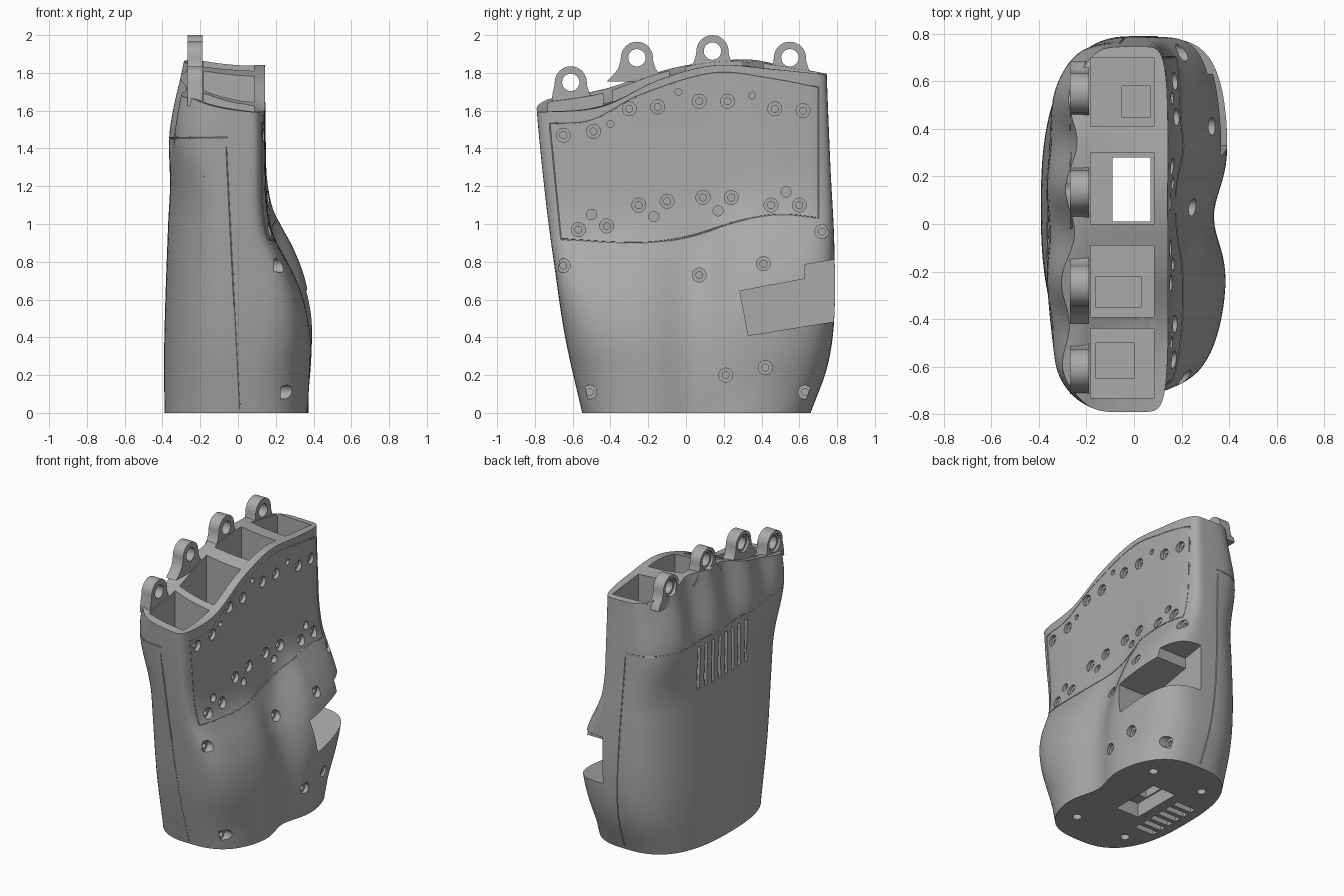
import bpy, bmesh, math
from mathutils import Vector

if "Cube" in bpy.data.objects:
    bpy.data.objects.remove(bpy.data.objects["Cube"])

grey = bpy.data.materials.new("matte_grey")
grey.use_nodes = True
COLOUR = (0.4, 0.4, 0.4, 1)
grey.diffuse_color = COLOUR
grey.node_tree.nodes["Principled BSDF"].inputs["Base Color"].default_value = COLOUR


# ---- helpers ----
def curve(pts, t):
    """Smooth interpolation through (key, value) points."""
    t = max(pts[0][0], min(pts[-1][0], t))
    i = max(k for k in range(len(pts) - 1) if pts[k][0] <= t)
    slope = lambda a, b: (pts[b][1] - pts[a][1]) / (pts[b][0] - pts[a][0])
    tan = lambda k: slope(max(k - 1, 0), min(k + 1, len(pts) - 1))
    w = pts[i + 1][0] - pts[i][0]
    u = (t - pts[i][0]) / w
    return (pts[i][1] * (1 + 2 * u) * (1 - u) ** 2 + pts[i + 1][1] * u * u * (3 - 2 * u)
            + w * u * (1 - u) * (tan(i) * (1 - u) - tan(i + 1) * u))


def ramp(a, b, t):
    u = max(0, min(1, (t - a) / (b - a)))
    return u * u * (3 - 2 * u)


def make(name, bm):
    bmesh.ops.recalc_face_normals(bm, faces=bm.faces)
    me = bpy.data.meshes.new(name)
    bm.to_mesh(me)
    bm.free()
    ob = bpy.data.objects.new(name, me)
    bpy.context.collection.objects.link(ob)
    me.materials.append(grey)
    return ob


def skin(bm, rings):
    vs = [[bm.verts.new(p) for p in r] for r in rings]
    n = len(vs[0])
    for a, b in zip(vs, vs[1:]):
        for i in range(n):
            bm.faces.new((a[i], a[(i + 1) % n], b[(i + 1) % n], b[i]))
    bm.faces.new(vs[0])
    bm.faces.new(vs[-1])


def prism(bm, yz, x0, x1):
    skin(bm, [[(x, y, z) for y, z in yz] for x in (x0, x1)])


def box(bm, x0, x1, y0, y1, z0, z1):
    prism(bm, [(y0, z0), (y1, z0), (y1, z1), (y0, z1)], x0, x1)


def bore(bm, y, z, profile, n=24):
    """Stepped round cutter along x from (x, radius) pairs."""
    ang = [math.tau * i / n for i in range(n)]
    skin(bm, [[(x, y + r * math.cos(a), z + r * math.sin(a)) for a in ang] for x, r in profile])


def combine(body, tool, operation="DIFFERENCE"):
    mod = body.modifiers.new("cut", "BOOLEAN")
    mod.operation, mod.object, mod.solver = operation, tool, "EXACT"
    bpy.context.view_layer.update()
    me = bpy.data.meshes.new_from_object(body.evaluated_get(bpy.context.evaluated_depsgraph_get()))
    body.modifiers.clear()
    body.data = me
    bpy.data.objects.remove(tool)


# ---- shape of the palm: widths by height, rim heights by depth ----
INNER = [(0, .385), (.2, .395), (.4, .39), (.6, .35), (.75, .29), (.85, .235),
         (.95, .185), (1.1, .155), (1.25, .148), (2, .14)]
OUTER = [(0, .39), (.4, .39), (1, .37), (1.2, .36), (1.45, .365), (1.6, .345), (1.8, .3), (2, .26)]
FRONT = [(0, -.55), (.4, -.64), (.8, -.70), (1.1, -.74), (1.6, -.79), (2, -.81)]
BACK = [(0, .66), (.25, .75), (.5, .785), (.9, .785), (1.3, .765), (1.8, .745), (2, .74)]
RIM_IN = [(-.8, 1.59), (-.45, 1.62), (-.15, 1.76), (.15, 1.84), (.45, 1.82), (.75, 1.79)]
RIM_OUT = [(-.8, 1.65), (-.45, 1.71), (-.26, 1.77), (-.05, 1.83), (.14, 1.86),
           (.35, 1.87), (.55, 1.83), (.75, 1.8)]
KNUCKLES = [(-.61, 1.75), (-.26, 1.88), (.14, 1.915), (.55, 1.88)]


def span(z):
    a, b = curve(FRONT, z), curve(BACK, z)
    return (a + b) / 2, (b - a) / 2


def power(z, side):
    return 2.9 + 2.2 * ramp(.1, .8, z) + ramp(.9, 1.4, z) if side > 0 else 2.6 + 1.6 * ramp(1, 1.6, z)


def skin_x(y, z, side):
    mid, half = span(z)
    n = power(z, side)
    k = max(0, 1 - min(1, abs(y - mid) / half) ** n) ** (1 / n)
    if side > 0:
        groove = .06 * math.exp(-((y - .03) / .16) ** 2) * (1 - ramp(.7, 1.05, z))
        return k * (curve(INNER, max(0, z - .13 * ramp(.1, .35, y))) - groove)
    flute = .022 * ramp(1.3, 1.7, z) * (1 - math.cos(math.tau * (y + .62) / .385))
    return -k * (curve(OUTER, z) - flute)


def point(a, z):
    mid, half = span(z)
    y = mid + half * math.sin(a)
    return Vector((skin_x(y, z, math.copysign(1, math.cos(a))), y, z))


def top_z(x, y):
    u = max(0, min(1, (.15 - x) / .38))
    low, high = curve(RIM_IN, y), curve(RIM_OUT, y)
    return low + (high - low) * u ** 2


# ---- palm body: lofted sections closed by a curved top ----
angles = [math.tau * (i + .5) / 136 for i in range(136)]
rings = []
for j in range(49):
    ring = []
    for a in angles:
        z = 1.72
        for _ in range(5):
            p = point(a, z)
            z = top_z(p.x, p.y)
        ring.append(point(a, z * j / 48))
    rings.append(ring)
for s in (.92, .8, .65, .5, .35, .2, .06):
    flat = [(-.06 + (p.x + .06) * s, -.02 + (p.y + .02) * s) for p in rings[48]]
    rings.append([(x, y, top_z(x, y)) for x, y in flat])
bm = bmesh.new()
skin(bm, rings)
palm = make("palm_body", bm)

# ---- knuckle lugs with flared feet kept inside the rim ----
bm = bmesh.new()
FLARE = [(.16, -.125), (.125, -.09), (.1, -.06), (.087, -.02)]
for y, z in KNUCKLES:
    arc = [(y + .085 * math.cos(a), z + .085 * math.sin(a))
           for a in (math.pi * i / 20 for i in range(21))]
    foot = [(min(y + dy, .67 - dz / 9), z + dz) for dy, dz in FLARE]
    heel = [(max(y - dy, -.70 + dz / 9), z + dz) for dy, dz in reversed(FLARE)]
    prism(bm, foot + arc + heel, -.268, -.188)
combine(palm, make("lugs", bm), "UNION")

# ---- finger pockets and thumb notch ----
bm = bmesh.new()
for y0, y1, floor in ((.41, .7, 1.42), (0, .3, 1.45), (-.39, -.09, 1.35), (-.73, -.44, 1.25)):
    box(bm, -.183, .085, y0, y1, floor, 2.2)
prism(bm, [(.285, .645), (.63, .71), (.63, .785), (.95, .84), (.95, .51), (.33, .41)], .1, .6)
combine(palm, make("pockets", bm))

# ---- through shaft and floor steps ----
bm = bmesh.new()
box(bm, -.09, .07, .01, .28, -.2, 1.6)
box(bm, -.05, .07, .45, .58, 1.2, 1.5)
box(bm, -.16, .03, -.35, -.22, 1.15, 1.5)
box(bm, -.16, .0, -.65, -.5, 1.1, 1.4)
combine(palm, make("shafts", bm))

# ---- screw holes, knuckle bores, vents, base slot ----
bm = bmesh.new()
SCREWS = [(-.65, 1.47), (-.49, 1.49), (-.3, 1.61), (-.15, 1.62), (.07, 1.65), (.22, 1.65),
          (.47, 1.61), (.62, 1.6), (-.57, .97), (-.42, .99), (-.25, 1.1), (-.1, 1.12),
          (.09, 1.14), (.24, 1.14), (.45, 1.1), (.6, 1.1), (-.65, .78), (-.51, .11),
          (.07, .73), (.41, .79), (.21, .2), (.42, .24), (.63, .11), (.72, .96)]
for y, z in SCREWS:
    x = skin_x(y, z, 1)
    bore(bm, y, z, [(x + .3, .037), (x - .025, .037), (x - .025, .018), (x - .05, .018)])
for y, z, r in ((-.4, 1.53, .018), (-.04, 1.7, .018), (.35, 1.68, .018), (-.5, 1.05, .027),
                (-.17, 1.04, .027), (.17, 1.07, .027), (.53, 1.17, .027)):
    x = skin_x(y, z, 1)
    bore(bm, y, z, [(x + .3, r), (x - .03, r)])
for y, z in KNUCKLES:
    bore(bm, y, z, [(-.5, .062), (-.25, .062), (-.25, .046), (-.1, .046)])
for i in range(8):
    y = .36 - .073 * i
    box(bm, -.6, -.3, y - .014, y + .014, 1.11, 1.41)
for i in range(6):
    y = -.17 + .075 * i
    box(bm, -.32, -.17, y - .022, y + .022, -.1, .05)
box(bm, -.1, .08, -.08, .29, -.1, .1)
for x in (-.2, .2):
    for y in (-.33, .43):
        skin(bm, [[(x + .03 * math.cos(a), y + .03 * math.sin(a), z)
                   for a in (math.tau * i / 20 for i in range(20))] for z in (-.1, .06)])
combine(palm, make("holes", bm))

# ---- seam grooves: palm plate, knuckle cover, side joints ----
UPPER = [(-.73, 1.53), (-.5, 1.55), (-.25, 1.68), (.15, 1.8), (.45, 1.77), (.71, 1.72)]
LOWER = [(-.67, .92), (-.25, .9), (0, .93), (.3, 1.02), (.5, 1.05), (.71, 1.03)]
edge = []
for line, start, end in ((UPPER, -.72, .7), (LOWER, .7, -.66)):
    ys = [start + (end - start) * i / 48 for i in range(49)]
    edge.append([(y, curve(line, y)) for y in ys])


def joint(a, b):
    return [(a[0] + (b[0] - a[0]) * t, a[1] + (b[1] - a[1]) * t)
            for t in [.03] + [i / 16 for i in range(1, 16)] + [.97]]


loop = edge[0] + joint(edge[0][-1], edge[1][0]) + edge[1] + joint(edge[1][-1], edge[0][0])
paths = [([(skin_x(y, z, 1), y, z) for y, z in loop], True)]
cover = [point(math.radians(91 + 178 * i / 120), 1.44 + .02 * i / 120) for i in range(121)]
paths.append((cover, False))
for side in (-1, 1):
    zs = [1.41 - 1.39 * i / 48 for i in range(49)]
    paths.append(([(.01 - .05 * z, span(z)[0] + side * span(z)[1], z) for z in zs], False))
cu = bpy.data.curves.new("seams", "CURVE")
cu.dimensions, cu.bevel_depth, cu.bevel_resolution, cu.use_fill_caps = "3D", .005, 1, True
for pts, closed in paths:
    sp = cu.splines.new("POLY")
    sp.points.add(len(pts) - 1)
    for v, p in zip(sp.points, pts):
        v.co = (*p, 1)
    sp.use_cyclic_u = closed
wire = bpy.data.objects.new("seam_curve", cu)
bpy.context.collection.objects.link(wire)
bpy.context.view_layer.update()
bm = bmesh.new()
bm.from_mesh(bpy.data.meshes.new_from_object(wire.evaluated_get(bpy.context.evaluated_depsgraph_get())))
bpy.data.objects.remove(wire)
bmesh.ops.remove_doubles(bm, verts=bm.verts, dist=1e-5)
combine(palm, make("seams", bm))

# ---- finish ----
bpy.ops.object.select_all(action="DESELECT")
palm.select_set(True)
bpy.context.view_layer.objects.active = palm
bpy.ops.object.shade_smooth_by_angle(angle=math.radians(30))
